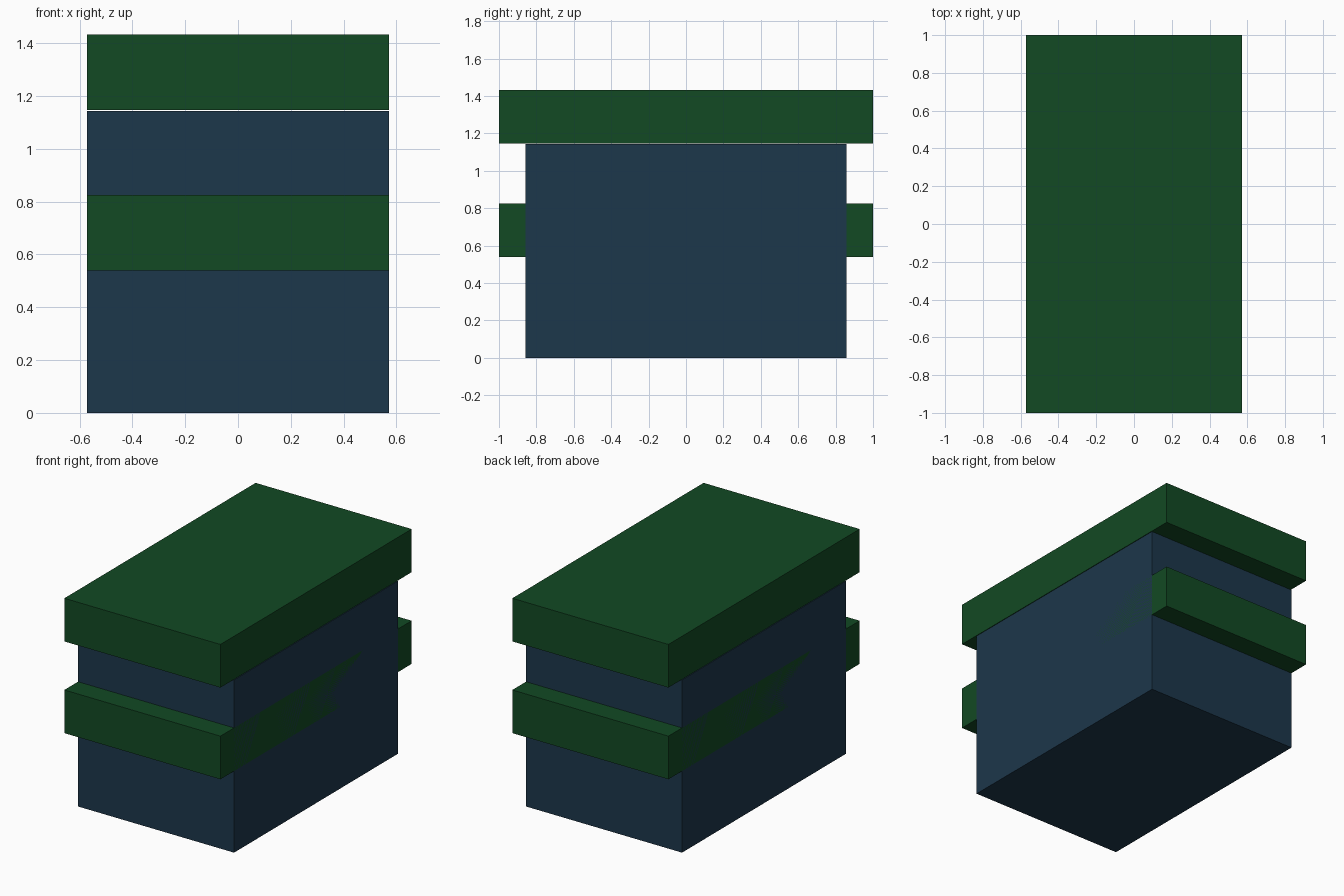
import bpy

if "Cube" in bpy.data.objects:
    bpy.data.objects.remove(bpy.data.objects["Cube"])


def material(name, rgb):
    mat = bpy.data.materials.new(name)
    mat.diffuse_color = (*rgb, 1)
    mat.use_nodes = True
    mat.node_tree.nodes["Principled BSDF"].inputs["Base Color"].default_value = mat.diffuse_color
    return mat


def box(name, size, z_bottom, mat):
    bpy.ops.mesh.primitive_cube_add(size=1, location=(0, 0, z_bottom + size[2] / 2))
    obj = bpy.context.object
    obj.name = name
    obj.scale = size
    bpy.ops.object.transform_apply(location=False, rotation=False, scale=True)
    obj.data.materials.append(mat)
    return obj


blue = material("dark_blue", (0.012, 0.038, 0.07))
green = material("dark_green", (0.006, 0.067, 0.017))

U = 1 / 7  # base module

# Main block standing on the floor
box("body", (8 * U, 12 * U, 8 * U), 0, blue)

# Two identical slabs: one through the middle, one just above the top
slab_size = (8 * U, 14 * U, 2 * U)
box("middle_band", slab_size, 0.54, green)
box("top_slab", slab_size, 1.147, green)
